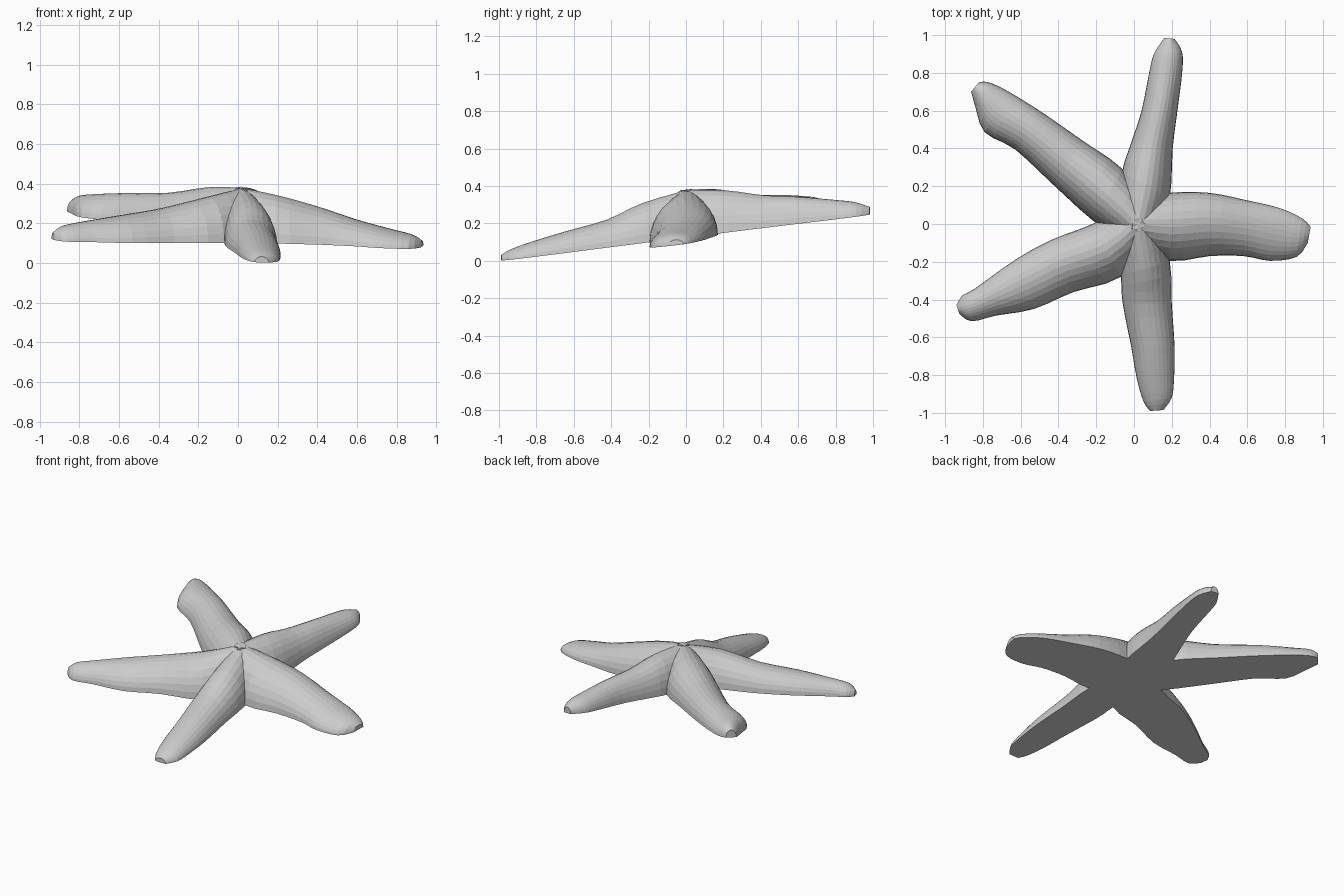
import bpy, bmesh, math
from mathutils import Vector

if "Cube" in bpy.data.objects:
    bpy.data.objects.remove(bpy.data.objects["Cube"])

SIDES = 14          # facets over each arm's dome
STEPS = 3           # rings between two given stations
HUB = Vector((0.02, 0.0))


def base(x, y):
    """Tilted flat underside."""
    return 0.132 - 0.046 * x + 0.126 * y


def spline(a, b, c, d, t):
    return 0.5 * (2 * b + (c - a) * t + (2 * a - 5 * b + 4 * c - d) * t * t
                  + (3 * b - a - 3 * c + d) * t ** 3)


def arm(name, stations, skirt):
    """Domed tube; each station is left x, y, right x, y, height over the underside."""
    first = [Vector(stations[0][0:2]), Vector(stations[0][2:4])]
    out = ((first[0] + first[1]) / 2 - HUB).normalized()
    side = Vector((-out.y, out.x)) * 0.11
    c = HUB - out * 0.03
    st = [(*(c + side), *(c - side), 0.25)] + stations
    st = [st[0]] + st + [st[-1]]
    rings = []
    for i in range(1, len(st) - 2):
        for k in range(STEPS):
            rings.append([spline(*v, k / STEPS) for v in zip(*st[i - 1:i + 3])])
    rings.append(st[-1])

    bm = bmesh.new()
    loops = []
    for lx, ly, rx, ry, h in rings:
        l, r = Vector((lx, ly)), Vector((rx, ry))
        mid, half = (l + r) / 2, (l - r) / 2
        loop = [bm.verts.new((lx, ly, base(lx, ly) - skirt))]
        for s in range(SIDES + 1):
            a = math.pi * s / SIDES
            p = mid + half * math.cos(a)
            loop.append(bm.verts.new((p.x, p.y, base(p.x, p.y) + h * math.sin(a))))
        loop.append(bm.verts.new((rx, ry, base(rx, ry) - skirt)))
        loops.append(loop)
    n = len(loops[0])
    for a, b in zip(loops, loops[1:]):
        for j in range(n):
            bm.faces.new((a[j], a[(j + 1) % n], b[(j + 1) % n], b[j]))
    bm.faces.new(loops[0])
    bm.faces.new(loops[-1])
    bmesh.ops.triangulate(bm, faces=bm.faces[:])
    bmesh.ops.recalc_face_normals(bm, faces=bm.faces[:])
    me = bpy.data.meshes.new(name)
    bm.to_mesh(me)
    bm.free()
    ob = bpy.data.objects.new(name, me)
    bpy.context.collection.objects.link(ob)
    return ob


# five arms, running from the hub outwards
right = arm("starfish_body", [
    (0.19, 0.165, 0.19, -0.195, 0.222), (0.40, 0.165, 0.40, -0.17, 0.172),
    (0.60, 0.125, 0.58, -0.17, 0.118), (0.77, 0.085, 0.72, -0.195, 0.085),
    (0.89, 0.03, 0.86, -0.175, 0.06), (0.935, -0.015, 0.92, -0.10, 0.03)], 0.10)
back = arm("back_arm", [
    (-0.065, 0.27, 0.19, 0.14, 0.222), (-0.015, 0.43, 0.205, 0.40, 0.17),
    (0.04, 0.60, 0.23, 0.60, 0.14), (0.08, 0.80, 0.255, 0.80, 0.10),
    (0.105, 0.90, 0.255, 0.91, 0.075), (0.16, 0.985, 0.215, 0.98, 0.04)], 0.11)
back_left = arm("back_left_arm", [
    (-0.22, 0.02, -0.06, 0.29, 0.225), (-0.43, 0.21, -0.27, 0.44, 0.165),
    (-0.63, 0.395, -0.50, 0.60, 0.132), (-0.79, 0.485, -0.68, 0.71, 0.105),
    (-0.84, 0.62, -0.77, 0.75, 0.082), (-0.862, 0.70, -0.82, 0.752, 0.05)], 0.12)
front_left = arm("front_left_arm", [
    (-0.07, -0.28, -0.22, 0.0, 0.212), (-0.32, -0.36, -0.44, -0.085, 0.153),
    (-0.53, -0.45, -0.63, -0.19, 0.122), (-0.73, -0.485, -0.84, -0.34, 0.09),
    (-0.86, -0.515, -0.91, -0.38, 0.068), (-0.925, -0.475, -0.94, -0.43, 0.035)], 0.13)
front = arm("front_arm", [
    (0.19, -0.20, -0.07, -0.27, 0.208), (0.20, -0.42, -0.06, -0.42, 0.145),
    (0.215, -0.65, -0.015, -0.65, 0.11), (0.212, -0.82, 0.015, -0.82, 0.08),
    (0.20, -0.92, 0.05, -0.94, 0.055), (0.155, -0.985, 0.085, -0.99, 0.03)], 0.14)

# fuse the arms into one body
for other in (back, back_left, front_left, front):
    mod = right.modifiers.new("fuse", 'BOOLEAN')
    mod.operation = 'UNION'
    mod.solver = 'EXACT'
    mod.object = other
fused = bpy.data.meshes.new_from_object(
    right.evaluated_get(bpy.context.evaluated_depsgraph_get()))
right.modifiers.clear()
right.data = fused
for other in (back, back_left, front_left, front):
    bpy.data.objects.remove(other)

# slice off everything under the tilted plane to leave a flat underside
bm = bmesh.new()
bm.from_mesh(fused)
cut = bmesh.ops.bisect_plane(
    bm, geom=bm.verts[:] + bm.edges[:] + bm.faces[:], dist=1e-5,
    plane_co=(0, 0, base(0, 0) + 0.0005), plane_no=Vector((0.046, -0.126, 1)).normalized(),
    clear_inner=True)
rim = [e for e in bm.edges if e.is_boundary]
bmesh.ops.triangle_fill(bm, edges=rim, use_beauty=True)
bmesh.ops.recalc_face_normals(bm, faces=bm.faces[:])
bm.to_mesh(fused)
bm.free()
